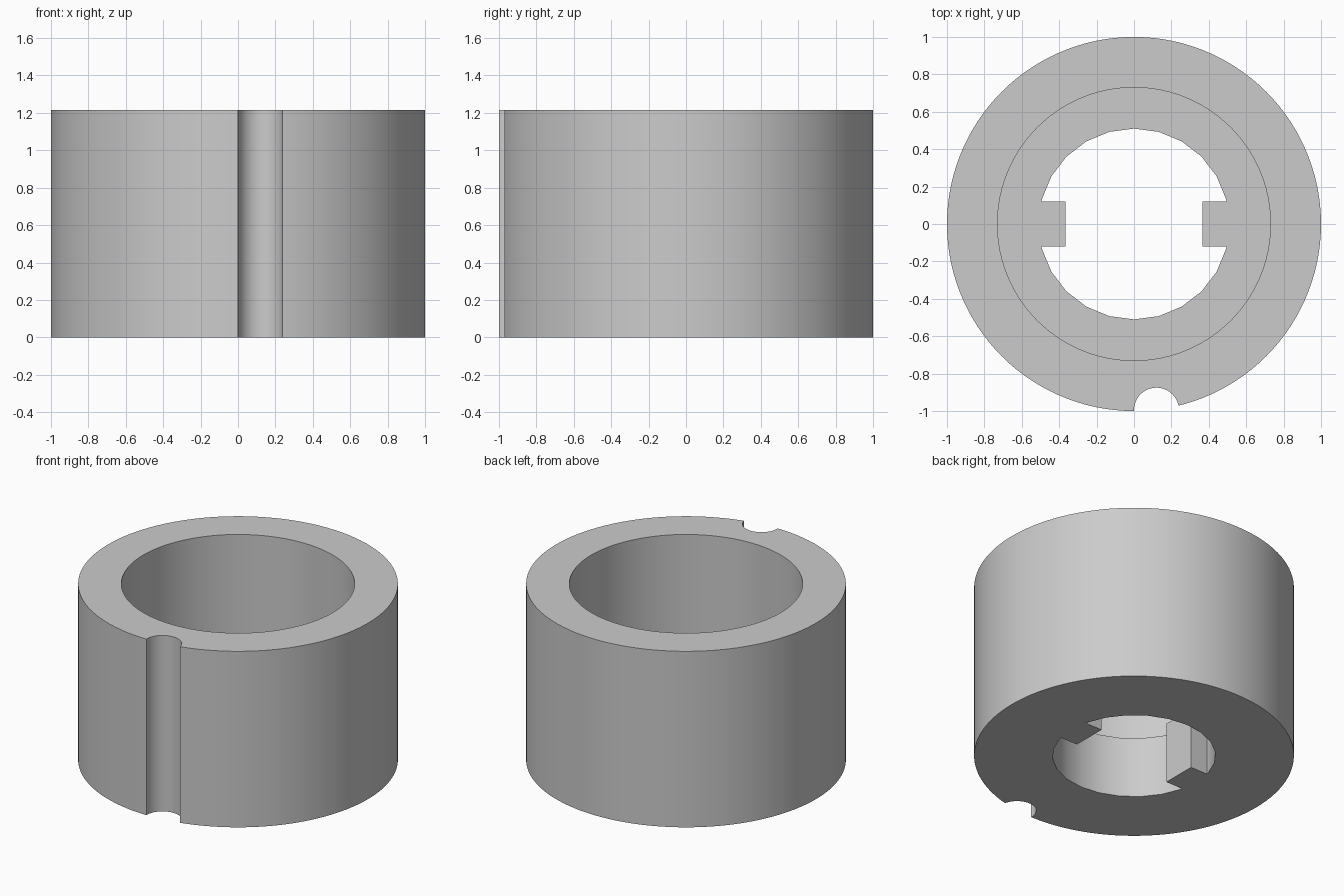
import bpy, bmesh
from math import sin, cos, radians

if "Cube" in bpy.data.objects:
    bpy.data.objects.remove(bpy.data.objects["Cube"], do_unlink=True)

HEIGHT = 1.215
LEDGE = 0.42        # height of the ledge inside the bore
KEY_HALF = 0.12     # half width of the inner keys
KEY_TIP = 0.365     # distance of the key faces from the axis

grey = bpy.data.materials.new("plain grey")
grey.use_nodes = True
colour = (0.6, 0.6, 0.6, 1)
grey.diffuse_color = colour
grey.node_tree.nodes["Principled BSDF"].inputs["Base Color"].default_value = colour


def arc(radius, start, end, steps, cx=0, cy=0):
    """Points along an arc, angles in degrees, both ends included."""
    angles = [radians(start + (end - start) * i / steps) for i in range(steps + 1)]
    return [(cx + radius * cos(a), cy + radius * sin(a)) for a in angles]


def circle(radius, sides, cx=0, cy=0):
    return arc(radius, 0, 360, sides, cx, cy)[:-1]


def prism(name, outline, bottom, top):
    """Closed upright solid from a flat outline."""
    bm = bmesh.new()
    face = bm.faces.new([bm.verts.new((x, y, bottom)) for x, y in outline])
    side = bmesh.ops.extrude_face_region(bm, geom=[face])["geom"]
    bmesh.ops.translate(bm, vec=(0, 0, top - bottom),
                        verts=[v for v in side if isinstance(v, bmesh.types.BMVert)])
    bmesh.ops.recalc_face_normals(bm, faces=bm.faces)
    mesh = bpy.data.meshes.new(name)
    bm.to_mesh(mesh)
    bm.free()
    mesh.materials.append(grey)
    obj = bpy.data.objects.new(name, mesh)
    bpy.context.collection.objects.link(obj)
    return obj


# Outer body
collar = prism("collar", circle(1, 120), 0, HEIGHT)

# Lower hole outline with two opposite keys
upper = arc(0.51, 15, 165, 10)
left_key = [(-0.494, KEY_HALF), (-KEY_TIP, KEY_HALF)]
half = upper + left_key
keyed_outline = half + [(x, -y) for x, y in reversed(half)]
# the right key mirrors the left one
right_key = [(-x, y) for x, y in left_key]
keyed_outline += [(x, -y) for x, y in right_key] + right_key[::-1]

# Wide bore above the ledge, keyed hole below it, and the outer groove
cutters = [
    prism("bore_cutter", circle(0.73, 96), LEDGE, HEIGHT + 0.2),
    prism("keyed_hole_cutter", keyed_outline, -0.2, LEDGE + 0.1),
    prism("groove_cutter", circle(0.12, 48, 0.12, -0.995), -0.2, HEIGHT + 0.2),
]

bpy.ops.object.select_all(action="DESELECT")
collar.select_set(True)
bpy.context.view_layer.objects.active = collar
for cutter in cutters:
    cutter.hide_render = True
    cut = collar.modifiers.new(cutter.name, "BOOLEAN")
    cut.operation = "DIFFERENCE"
    cut.solver = "EXACT"
    cut.object = cutter
    bpy.ops.object.modifier_apply(modifier=cut.name)
    bpy.data.objects.remove(cutter, do_unlink=True)

bpy.ops.object.shade_smooth_by_angle(angle=radians(30))
